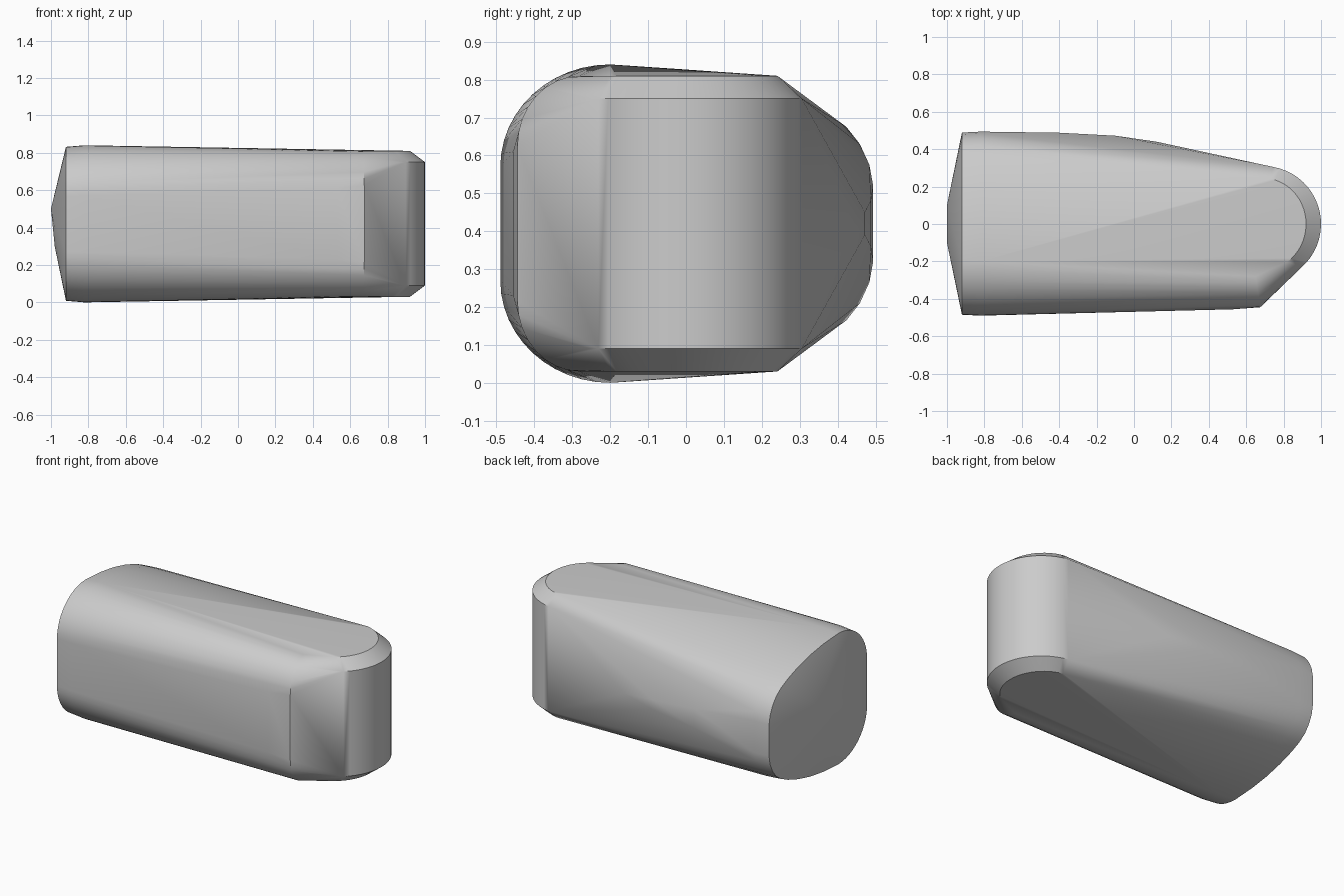
import bpy, bmesh
from math import cos, sin, pi, radians

if "Cube" in bpy.data.objects:
    bpy.data.objects.remove(bpy.data.objects["Cube"])

MID = 0.42          # the body mirrors top to bottom about this height
pts = []


def add(x, y, h):
    """Add a point and its mirror below the middle height."""
    pts.append((x, y, MID + h))
    pts.append((x, y, MID - h))


def arc(n, a0, a1):
    return [a0 + (a1 - a0) * i / n for i in range(n + 1)]


# Blunt end cross-sections: tight corner at the front, long slope at the back
back_slope = [(-0.05, 0.41), (0.08, 0.39), (0.2, 0.36), (0.3, 0.325), (0.37, 0.292),
              (0.42, 0.255), (0.455, 0.21), (0.48, 0.155), (0.49, 0.10)]
for x, sy, sz in ((-0.92, 0.99, 0.98), (-0.82, 1.0, 1.0)):
    for a in arc(12, pi / 2, pi):
        add(x, (-0.2 + 0.29 * cos(a)) * sy, (0.15 + 0.27 * sin(a)) * sz)
    for y, h in back_slope:
        add(x, y * sy * 1.008, h * sz)

# Shallow crown on the blunt end
for y in (-0.1, 0.1):
    pts.append((-1.0, y, 0.50))
pts.append((-0.98, 0.0, 0.30))

# Gentle bulge along the back side
for x, y, h in ((-0.4, 0.488, 0.06), (-0.1, 0.472, 0.03), (0.12, 0.44, 0.0)):
    add(x, y, h)

# Rounded nose: upright outer wall and smaller flat plateau
for a in arc(20, radians(-55), radians(80)):
    add(0.69 + 0.31 * cos(a), 0.31 * sin(a), 0.33)
    add(0.69 + 0.23 * cos(a), 0.245 * sin(a), 0.39)

# Front shoulder where the flat side meets the nose
for a in arc(8, pi / 2, pi):
    add(0.65 + 0.025 * -cos(a), -0.28 + 0.165 * cos(a), 0.205 + 0.185 * sin(a))
add(0.53, -0.456, 0.19)

# Skin all the sections into one convex body
bm = bmesh.new()
for p in pts:
    bm.verts.new(p)
bmesh.ops.remove_doubles(bm, verts=bm.verts[:], dist=0.0005)
res = bmesh.ops.convex_hull(bm, input=bm.verts[:])
loose = [v for v in bm.verts if not v.link_faces]
bmesh.ops.delete(bm, geom=loose, context='VERTS')
bmesh.ops.recalc_face_normals(bm, faces=bm.faces[:])
mesh = bpy.data.meshes.new("rounded_body")
bm.to_mesh(mesh)
bm.free()
body = bpy.data.objects.new("rounded_body", mesh)
bpy.context.collection.objects.link(body)
bpy.context.view_layer.objects.active = body
body.select_set(True)
bpy.ops.object.shade_smooth_by_angle(angle=radians(35))
